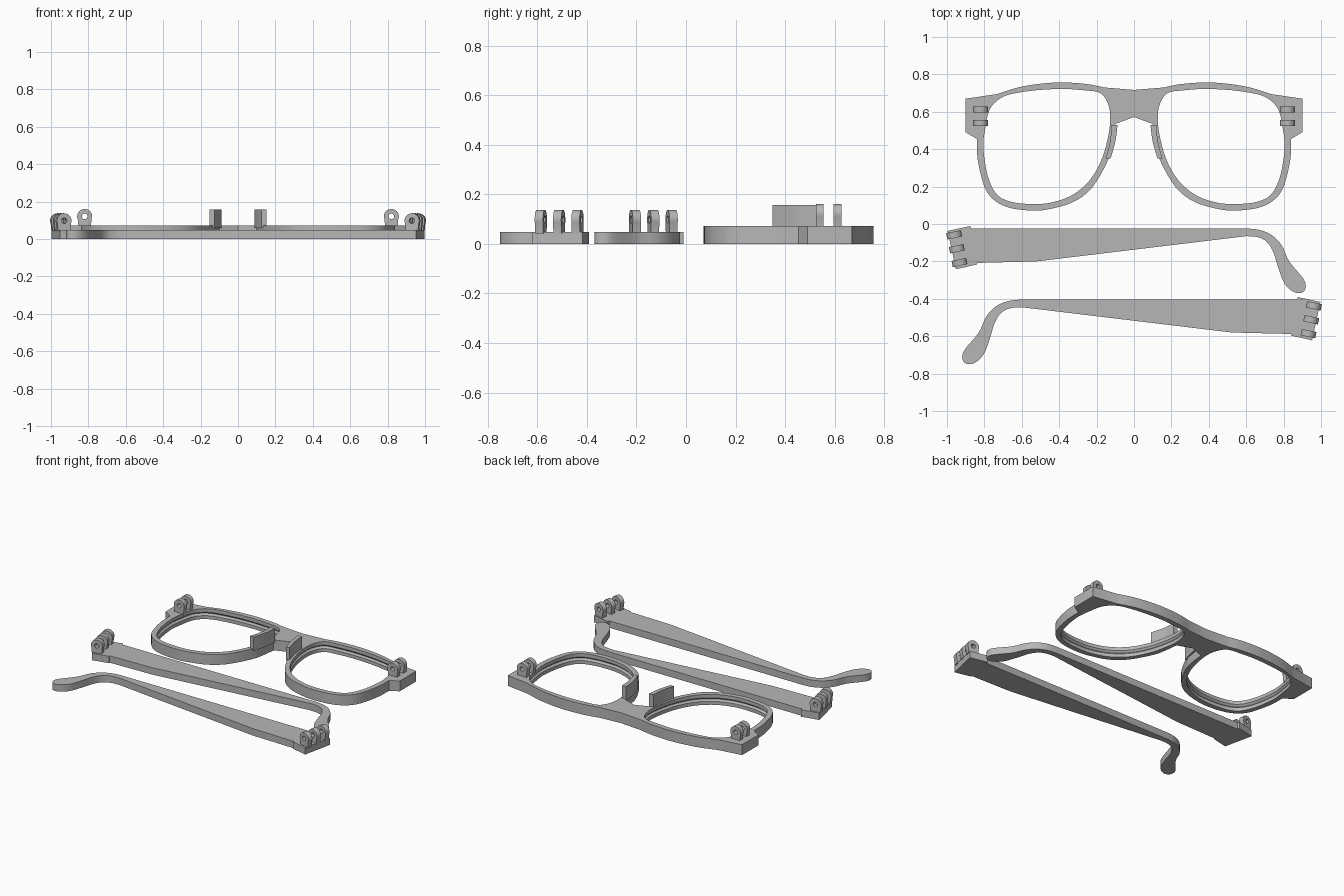
import bpy, bmesh, math
from mathutils import Matrix, Vector

cube = bpy.data.objects.get("Cube")
if cube:
    bpy.data.objects.remove(cube, do_unlink=True)

grey = bpy.data.materials.new("plain grey")
grey.use_nodes = True
colour = (0.47, 0.47, 0.47, 1)
grey.diffuse_color = colour
grey.node_tree.nodes["Principled BSDF"].inputs["Base Color"].default_value = colour


def smooth(points, closed=False, steps=5):
    """Catmull-Rom curve through the points."""
    p = [Vector(q) for q in points]
    n = len(p)
    pick = (lambda i: p[i % n]) if closed else (lambda i: p[min(max(i, 0), n - 1)])
    out = []
    for i in range(n if closed else n - 1):
        a, b, c, d = (pick(i + k) for k in (-1, 0, 1, 2))
        for s in range(steps):
            t = s / steps
            out.append(b + (c - a) * t / 2 + (2 * a - 5 * b + 4 * c - d) * t * t / 2
                       + (3 * b - a - 3 * c + d) * t ** 3 / 2)
    return out if closed else out + [p[-1]]


def finish(name, bm):
    bmesh.ops.recalc_face_normals(bm, faces=bm.faces)
    mesh = bpy.data.meshes.new(name)
    bm.to_mesh(mesh)
    bm.free()
    mesh.materials.append(grey)
    obj = bpy.data.objects.new(name, mesh)
    bpy.context.collection.objects.link(obj)
    return obj


def shade(obj):
    bpy.ops.object.select_all(action='DESELECT')
    obj.select_set(True)
    bpy.context.view_layer.objects.active = obj
    bpy.ops.object.shade_smooth_by_angle(angle=math.radians(30))


def stack(name, outline, levels):
    """Solid made of one outline repeated at (height, scale) levels."""
    bm = bmesh.new()
    mid = sum((Vector(p) for p in outline), Vector((0, 0))) / len(outline)
    rings = []
    for z, k in levels:
        scaled = [mid + (Vector(p) - mid) * k for p in outline]
        rings.append([bm.verts.new((q.x, q.y, z)) for q in scaled])
    n = len(outline)
    for low, high in zip(rings, rings[1:]):
        for i in range(n):
            j = (i + 1) % n
            bm.faces.new((low[i], low[j], high[j], high[i]))
    bm.faces.new(rings[0])
    bm.faces.new(rings[-1])
    return finish(name, bm)


def knuckle(name, x, y, z, turn, thick):
    """Hinge eye with a pin hole and a short foot."""
    n, r, hole, foot = 32, 0.04, 0.015, 0.055
    bm = bmesh.new()
    rings = []
    for side in (-thick / 2, thick / 2):
        for inner in (False, True):
            ring = []
            for i in range(n):
                a = math.tau * i / n
                u, w = math.cos(a), math.sin(a)
                if inner:
                    u, w = u * hole, w * hole
                else:
                    u, w = u * r, (-foot if w < -0.5 else w * r)
                ring.append(bm.verts.new((u, side, w)))
            rings.append(ring)
    out_a, in_a, out_b, in_b = rings
    for one, two in ((out_a, in_a), (in_a, in_b), (in_b, out_b), (out_b, out_a)):
        for i in range(n):
            j = (i + 1) % n
            bm.faces.new((one[i], one[j], two[j], two[i]))
    bm.transform(Matrix.Translation((x, y, z)) @ Matrix.Rotation(turn, 4, 'Z'))
    shade(finish(name, bm))


# Front frame: half outline, sharp at the end pieces, then mirrored
brow = smooth([(0.16, 0.73), (0.25, 0.748), (0.38, 0.757), (0.5, 0.75),
               (0.62, 0.73), (0.73, 0.695)])
rim = smooth([(0.84, 0.455), (0.835, 0.34), (0.8, 0.2), (0.75, 0.13), (0.67, 0.088),
              (0.55, 0.072), (0.45, 0.08), (0.32, 0.12), (0.22, 0.2),
              (0.135, 0.35), (0.112, 0.44), (0.1, 0.535)])
half = brow + [Vector((0.9, 0.67)), Vector((0.9, 0.49))] + rim
mirrored = [Vector((-p.x, p.y)) for p in reversed(half)]
outline = [Vector((0, 0.717))] + half + [Vector((0, 0.572))] + mirrored
frame = stack("front_frame", outline, [(0, 1), (0.072, 1)])

# Lens openings with a groove around the inside
lens = smooth([(0.805, 0.4), (0.78, 0.25), (0.73, 0.155), (0.65, 0.117), (0.54, 0.107),
               (0.44, 0.115), (0.33, 0.155), (0.24, 0.23), (0.175, 0.34),
               (0.14, 0.46), (0.127, 0.56), (0.138, 0.64), (0.18, 0.7),
               (0.27, 0.715), (0.38, 0.722), (0.5, 0.717), (0.6, 0.705),
               (0.7, 0.68), (0.77, 0.615), (0.797, 0.5)], closed=True)
groove = [(-0.02, 1), (0.024, 1), (0.036, 1.035), (0.048, 1), (0.1, 1)]
for sx in (1, -1):
    cutter = stack("lens_cutter", [Vector((p.x * sx, p.y)) for p in lens], groove)
    cutter.hide_render = True
    cut = frame.modifiers.new("lens_opening", 'BOOLEAN')
    cut.operation = 'DIFFERENCE'
    cut.solver = 'EXACT'
    cut.object = cutter
    bpy.context.view_layer.objects.active = frame
    bpy.ops.object.modifier_apply(modifier=cut.name)
    bpy.data.objects.remove(cutter, do_unlink=True)
shade(frame)

# Nose pads and frame hinges
pad = (smooth([(0.12, 0.53), (0.128, 0.44), (0.152, 0.35)])
       + smooth([(0.125, 0.35), (0.1, 0.44), (0.088, 0.53)]))
for sx, side in ((1, "left"), (-1, "right")):
    shade(stack(side + "_nose_pad", [Vector((p.x * sx, p.y)) for p in pad],
                [(0.06, 1), (0.157, 1)]))
    for y in (0.54, 0.612):
        knuckle(side + "_frame_hinge", 0.82 * sx, y, 0.121, 0, 0.032)

# Temple arms: angled hinge block, tapering bar and curved ear tip
ear = smooth([(0.62, -0.025), (0.68, -0.034), (0.74, -0.062), (0.79, -0.115),
              (0.83, -0.2), (0.9, -0.285), (0.918, -0.325), (0.91, -0.358),
              (0.88, -0.37), (0.84, -0.355), (0.8, -0.31), (0.77, -0.23),
              (0.745, -0.15), (0.71, -0.095), (0.66, -0.07), (0.6, -0.065)])
under = smooth([(-0.48, -0.195), (-0.53, -0.2), (-0.6, -0.202)])
block = [Vector(p) for p in ((-0.84, -0.208), (-0.838, -0.216), (-0.952, -0.242),
                             (-0.997, -0.037), (-0.875, -0.011), (-0.872, -0.025))]
tilt = math.radians(12)
for sx, drop, side in ((1, 0, "right"), (-1, -0.38, "left")):
    arm = [Vector((p.x * sx, p.y + drop)) for p in ear + under + block]
    shade(stack(side + "_temple_arm", arm, [(0, 1), (0.048, 1)]))
    for i in range(3):
        knuckle(side + "_arm_hinge", (-0.962 + 0.0145 * i) * sx,
                -0.058 - 0.074 * i + drop, 0.098, tilt * sx, 0.034)
